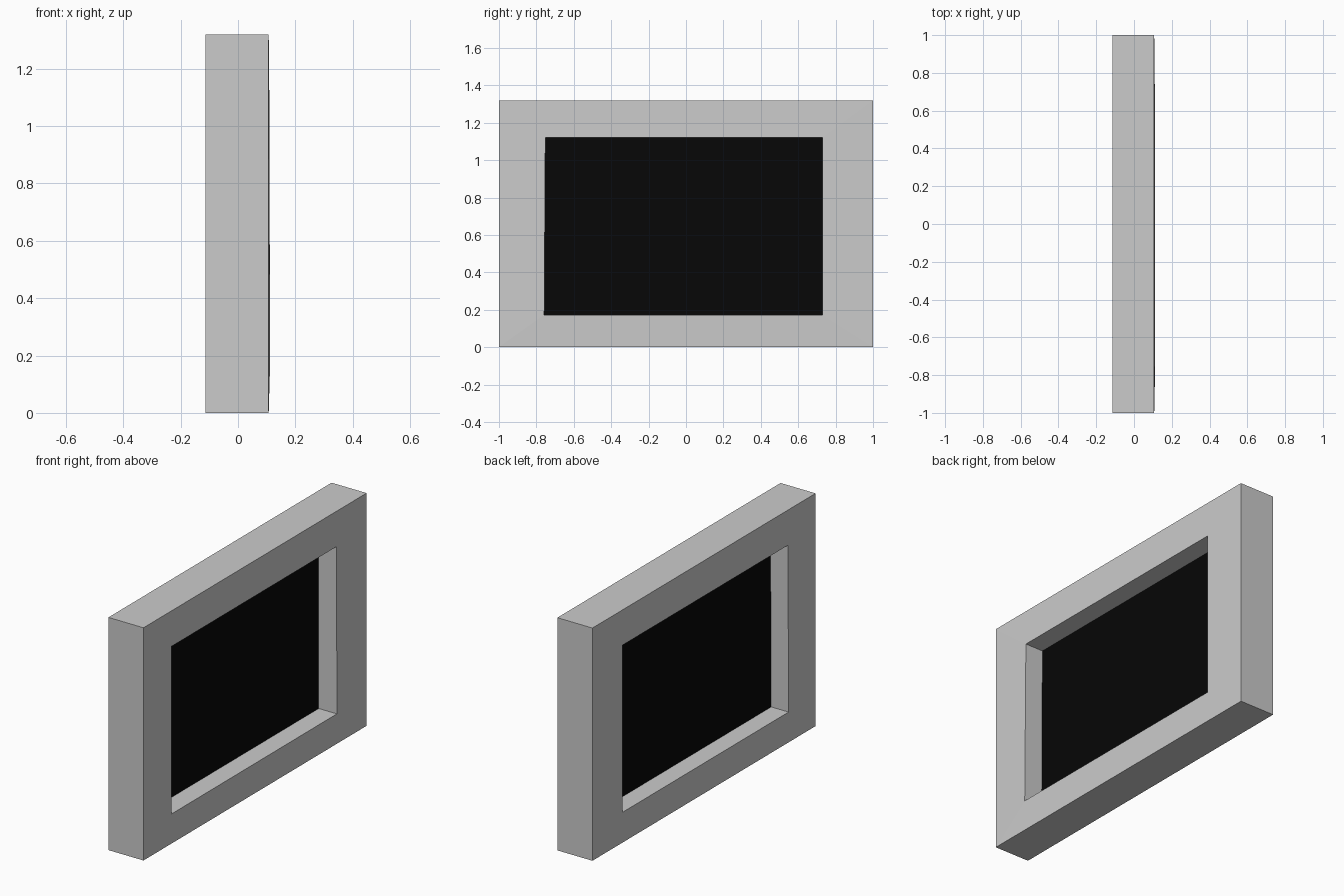
import bpy, bmesh

if "Cube" in bpy.data.objects:
    bpy.data.objects.remove(bpy.data.objects["Cube"])

BACK, FRONT, HEIGHT = -0.113, 0.107, 1.32


def make_object(name, bm, color=None):
    bmesh.ops.recalc_face_normals(bm, faces=bm.faces)
    mesh = bpy.data.meshes.new(name)
    bm.to_mesh(mesh)
    bm.free()
    obj = bpy.data.objects.new(name, mesh)
    bpy.context.collection.objects.link(obj)
    if color:
        mat = bpy.data.materials.new(name + "_black")
        mat.diffuse_color = color
        mat.use_nodes = True
        mat.node_tree.nodes["Principled BSDF"].inputs["Base Color"].default_value = mat.diffuse_color
        mesh.materials.append(mat)
    return obj


# Frame: four rectangular loops bridged into a closed ring
outer = [(-1, 0), (1, 0), (1, HEIGHT), (-1, HEIGHT)]
inner = [(-0.758, 0.172), (0.729, 0.172), (0.729, 1.12), (-0.752, 1.12)]
lip = [0.112, 0.110, 0.108, 0.109]  # opening edge bulges slightly forward

bm = bmesh.new()
loops = [
    [bm.verts.new((BACK, y, z)) for y, z in outer],
    [bm.verts.new((FRONT, y, z)) for y, z in outer],
    [bm.verts.new((x, y, z)) for x, (y, z) in zip(lip, inner)],
    [bm.verts.new((BACK, y, z)) for y, z in inner],
]
for a, b in zip(loops, loops[1:] + loops[:1]):
    for i in range(4):
        j = (i + 1) % 4
        bm.faces.new((a[i], a[j], b[j], b[i]))
make_object("frame", bm)

# Panel: single sheet halfway through the opening, seen from both sides
bm = bmesh.new()
bm.faces.new([bm.verts.new((-0.004, y, z)) for y, z in inner])
make_object("panel", bm, (0.002, 0.002, 0.002, 1))
